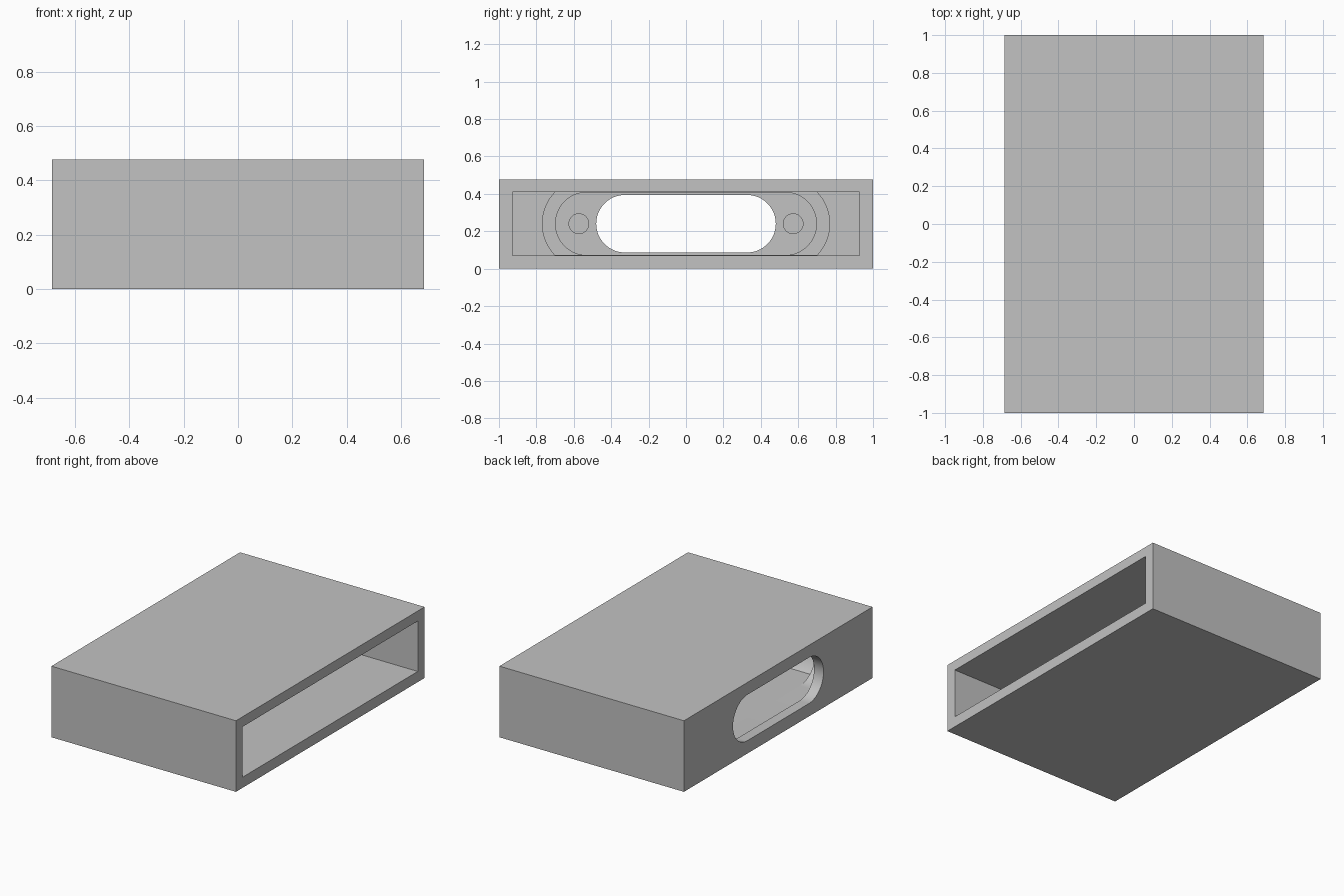
import bpy, bmesh, math

cube = bpy.data.objects.get("Cube")
if cube:
    bpy.data.objects.remove(cube, do_unlink=True)

LENGTH, WIDTH, HEIGHT = 2.0, 1.37, 0.477
BACK = -WIDTH / 2          # closed, slotted end
MID_Z = HEIGHT / 2 + 0.002

grey = bpy.data.materials.new("light grey")
grey.use_nodes = True
grey.diffuse_color = (0.54, 0.54, 0.54, 1)
grey.node_tree.nodes["Principled BSDF"].inputs["Base Color"].default_value = grey.diffuse_color


def prism(name, profile, x0, x1):
    """Extrude a (y, z) outline along x."""
    bm = bmesh.new()
    face = bm.faces.new([bm.verts.new((x0, y, z)) for y, z in profile])
    new = bmesh.ops.extrude_face_region(bm, geom=[face])["geom"]
    verts = [v for v in new if isinstance(v, bmesh.types.BMVert)]
    bmesh.ops.translate(bm, verts=verts, vec=(x1 - x0, 0, 0))
    bmesh.ops.recalc_face_normals(bm, faces=bm.faces)
    mesh = bpy.data.meshes.new(name)
    bm.to_mesh(mesh)
    bm.free()
    mesh.materials.append(grey)
    obj = bpy.data.objects.new(name, mesh)
    bpy.context.collection.objects.link(obj)
    return obj


def rect(half_y, z0, z1):
    return [(-half_y, z0), (half_y, z0), (half_y, z1), (-half_y, z1)]


def stadium(centre, radius, half_height, steps=32):
    """Outline with rounded ends, cut flat at half_height."""
    a = math.asin(min(1, half_height / radius))
    arc = [(centre + radius * math.cos(t), radius * math.sin(t))
           for t in (-a + 2 * a * i / steps for i in range(steps + 1))]
    return [(y, MID_Z + z) for y, z in arc] + [(-y, MID_Z - z) for y, z in arc]


def circle(centre, radius, steps=32):
    return [(centre + radius * math.cos(math.tau * i / steps),
             MID_Z + radius * math.sin(math.tau * i / steps)) for i in range(steps)]


# Outer block
body = prism("housing", rect(LENGTH / 2, 0, HEIGHT), BACK, -BACK)

# Cavity, stepping down in size towards the slotted end
cutters = [
    prism("main_cavity", rect(0.928, MID_Z - 0.169, MID_Z + 0.169), BACK + 0.65, 1),
    prism("wide_channel", stadium(0.526, 0.242, 0.1685), BACK + 0.21, BACK + 0.8),
    prism("narrow_channel", stadium(0.53, 0.168, 0.168), BACK + 0.07, BACK + 0.4),
    prism("end_slot", stadium(0.326, 0.154, 0.154), BACK - 0.1, BACK + 0.2),
]
# Blind screw holes in the end wall
for side in (-1, 1):
    cutters.append(prism("screw_hole", circle(side * 0.573, 0.053), BACK + 0.03, BACK + 0.15))

bpy.ops.object.select_all(action="DESELECT")
bpy.context.view_layer.objects.active = body
body.select_set(True)
for cutter in cutters:
    cutter.hide_render = True
    mod = body.modifiers.new(cutter.name, "BOOLEAN")
    mod.operation = "DIFFERENCE"
    mod.solver = "EXACT"
    mod.object = cutter
    bpy.ops.object.modifier_apply(modifier=mod.name)
    bpy.data.objects.remove(cutter, do_unlink=True)

bpy.ops.object.shade_smooth_by_angle(angle=math.radians(30))
